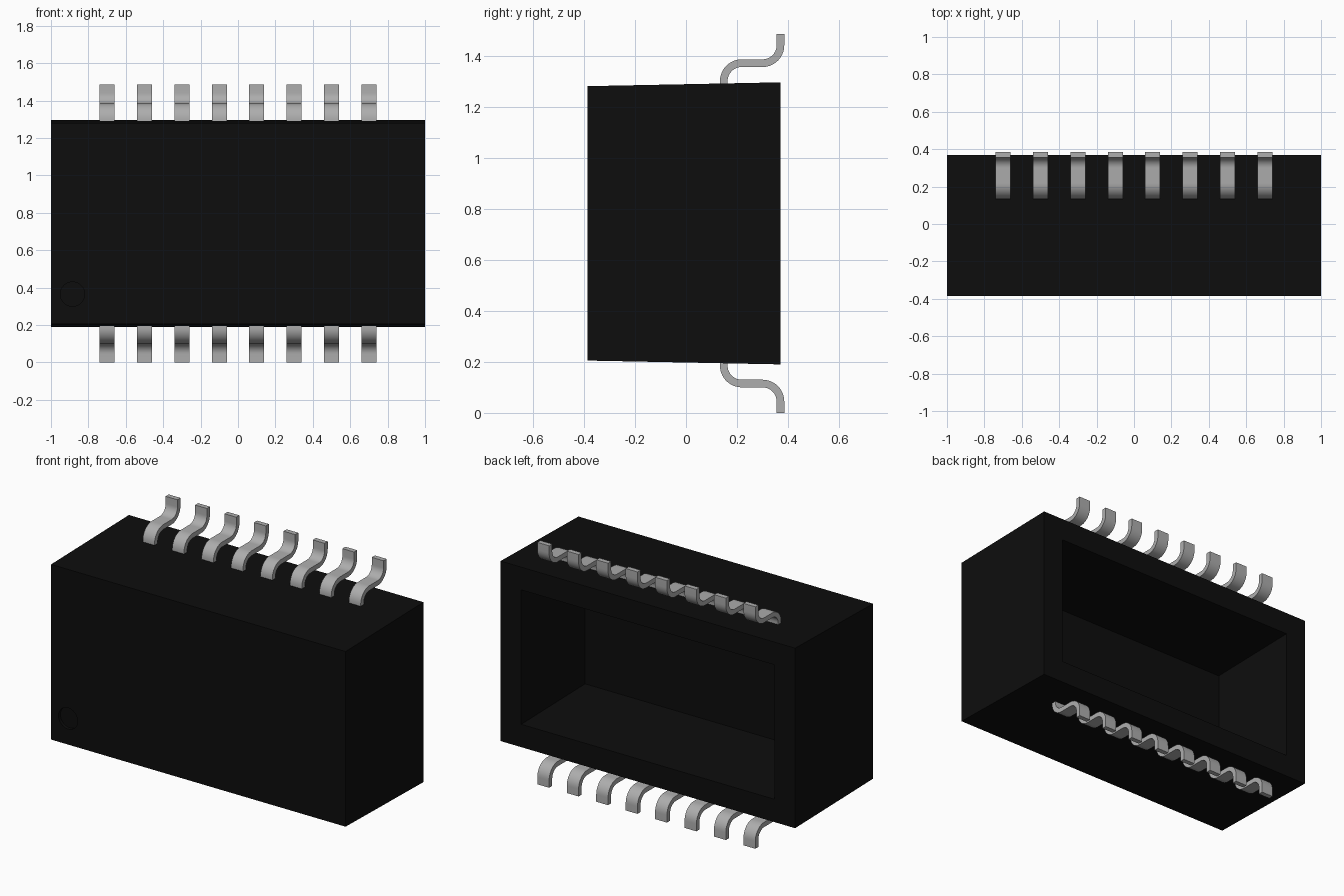
import bpy, bmesh, math
from mathutils import Vector

cube = bpy.data.objects.get("Cube")
if cube:
    bpy.data.objects.remove(cube, do_unlink=True)

HEIGHT = 1.485


def material(name, rgb, rough, metal=0.0):
    m = bpy.data.materials.new(name)
    m.use_nodes = True
    m.diffuse_color = (*rgb, 1)
    bsdf = m.node_tree.nodes["Principled BSDF"]
    bsdf.inputs["Base Color"].default_value = (*rgb, 1)
    bsdf.inputs["Roughness"].default_value = rough
    bsdf.inputs["Metallic"].default_value = metal
    return m


black = material("black plastic", (0.004, 0.004, 0.004), 0.6)
grey = material("grey metal", (0.42, 0.42, 0.42), 0.4)


def finish(bm, name, mat):
    bmesh.ops.recalc_face_normals(bm, faces=bm.faces)
    me = bpy.data.meshes.new(name)
    bm.to_mesh(me)
    bm.free()
    me.materials.append(mat)
    ob = bpy.data.objects.new(name, me)
    bpy.context.collection.objects.link(ob)
    return ob


def select_only(ob):
    bpy.ops.object.select_all(action='DESELECT')
    ob.select_set(True)
    bpy.context.view_layer.objects.active = ob


# Housing: rectangular rings joined from the front face, around the rim, into the cavity
# each ring is (half width, y, bottom z)
rings = [(1.0, -0.385, 0.205), (1.0, 0.37, 0.19),
         (0.86, 0.37, 0.33), (0.86, -0.25, 0.342)]
bm = bmesh.new()
loops = []
for w, y, z in rings:
    corners = [(-w, z), (w, z), (w, HEIGHT - z), (-w, HEIGHT - z)]
    loops.append([bm.verts.new((x, y, h)) for x, h in corners])
for a, b in zip(loops, loops[1:]):
    for i in range(4):
        j = (i + 1) % 4
        bm.faces.new((a[i], a[j], b[j], b[i]))
bm.faces.new(loops[0])
bm.faces.new(loops[-1])
housing = finish(bm, "housing", black)

# Shallow round marker recess in the front face
bpy.ops.mesh.primitive_cylinder_add(vertices=32, radius=0.065, depth=0.04,
                                    location=(-0.885, -0.385, 0.365),
                                    rotation=(math.pi / 2, 0, 0))
cutter = bpy.context.object
cutter.name = "marker_cutter"
cutter.hide_render = True
cutter.data.materials.append(black)
mod = housing.modifiers.new("marker_recess", 'BOOLEAN')
mod.operation = 'DIFFERENCE'
mod.solver = 'EXACT'
mod.object = cutter
select_only(housing)
bpy.ops.object.modifier_apply(modifier=mod.name)
bpy.data.objects.remove(cutter, do_unlink=True)


# Pins: flat strip following an S-shaped path in the y-z plane
def arc(cy, cz, r, a0, a1, n=10):
    angles = [math.radians(a0 + (a1 - a0) * i / n) for i in range(n + 1)]
    return [Vector((cy + r * math.cos(a), cz + r * math.sin(a))) for a in angles]


path = ([Vector((0.148, 0.23))] + arc(0.218, 0.185, 0.07, 180, 270)
        + arc(0.30, 0.045, 0.07, 90, 0) + [Vector((0.37, 0.0))])


def make_pin(name, x, top, width=0.08, thick=0.03):
    bm = bmesh.new()
    sections = []
    for i, p in enumerate(path):
        t = (path[min(i + 1, len(path) - 1)] - path[max(i - 1, 0)]).normalized()
        if i == len(path) - 1:
            t = Vector((0, -1))
        n = Vector((-t.y, t.x)) * thick / 2
        ring = []
        for sx, sn in ((-1, -1), (1, -1), (1, 1), (-1, 1)):
            q = p + n * sn
            z = HEIGHT - q.y if top else q.y
            ring.append(bm.verts.new((x + sx * width / 2, q.x, z)))
        sections.append(ring)
    for a, b in zip(sections, sections[1:]):
        for i in range(4):
            j = (i + 1) % 4
            bm.faces.new((a[i], a[j], b[j], b[i]))
    bm.faces.new(sections[0])
    bm.faces.new(sections[-1])
    pin = finish(bm, name, grey)
    select_only(pin)
    bpy.ops.object.shade_smooth_by_angle(angle=math.radians(35))


# Eight pins along each long side
for i in range(8):
    px = -0.7 + 0.2 * i
    make_pin(f"lower_pin_{i + 1}", px, False)
    make_pin(f"upper_pin_{i + 1}", px, True)
